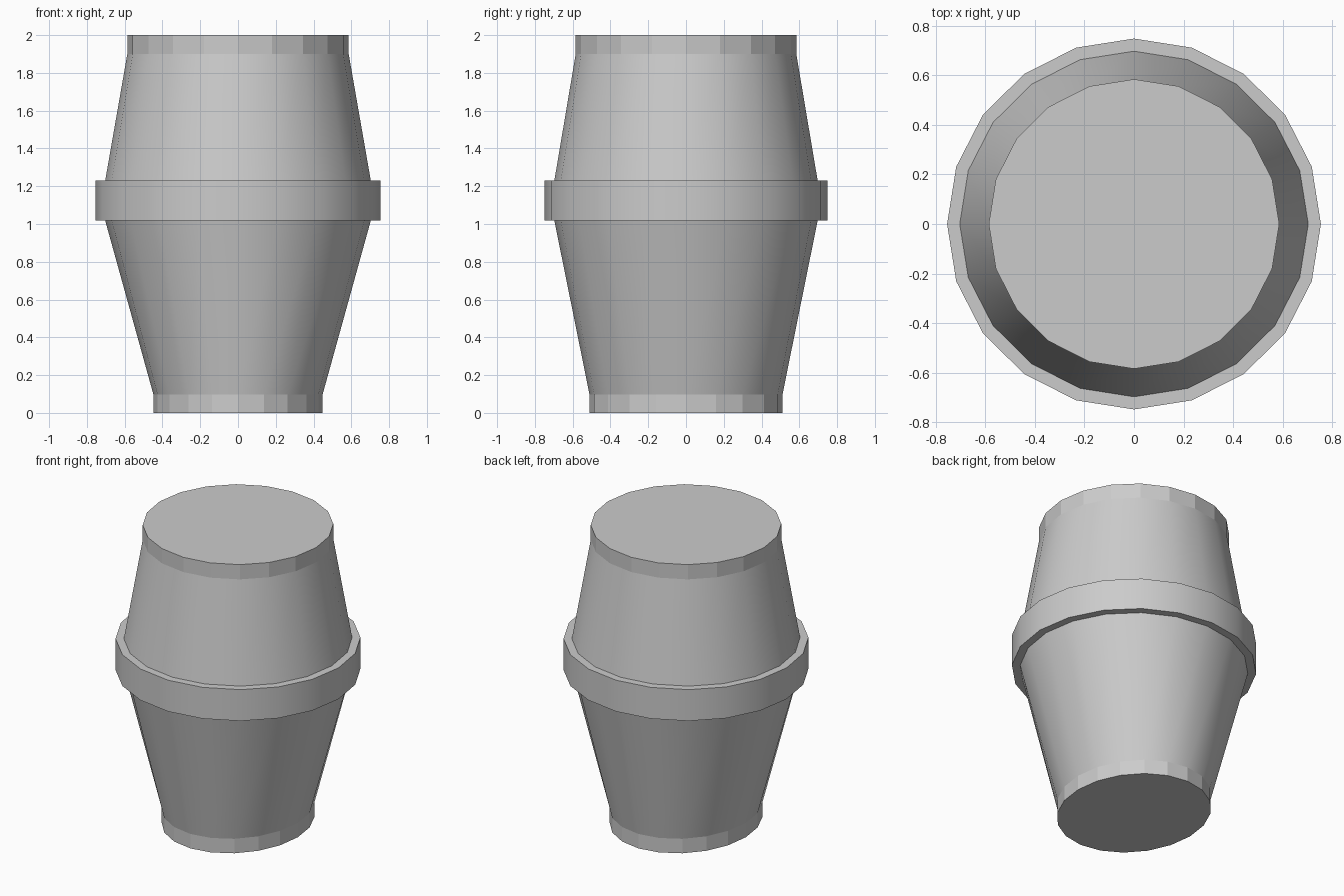
import bpy, bmesh
from math import cos, sin, tau, radians

if "Cube" in bpy.data.objects:
    bpy.data.objects.remove(bpy.data.objects["Cube"])

SIDES = 20


def loft(name, rings, smooth=True, cap_low=False, cap_high=False):
    """Skin a stack of elliptical rings given as (x radius, y radius, z)."""
    bm = bmesh.new()
    loops = [[bm.verts.new((rx * cos(tau * i / SIDES), ry * sin(tau * i / SIDES), z))
              for i in range(SIDES)] for rx, ry, z in rings]
    for low, high in zip(loops, loops[1:]):
        for i in range(SIDES):
            j = (i + 1) % SIDES
            bm.faces.new((low[i], low[j], high[j], high[i]))
    if cap_low:
        bm.faces.new(loops[0][::-1])
    if cap_high:
        bm.faces.new(loops[-1])
    mesh = bpy.data.meshes.new(name)
    bm.to_mesh(mesh)
    bm.free()
    obj = bpy.data.objects.new(name, mesh)
    bpy.context.collection.objects.link(obj)
    if smooth:
        bpy.ops.object.select_all(action='DESELECT')
        obj.select_set(True)
        bpy.context.view_layer.objects.active = obj
        bpy.ops.object.shade_smooth_by_angle(angle=radians(30))
    return obj


# Ring outlines shared by neighbouring parts
foot = (0.448, 0.511, 0.098)
waist_low = (0.703, 0.697, 1.018)
waist_high = (0.703, 0.697, 1.23)
neck = (0.586, 0.584, 1.9)

# Faceted bottom rim, slightly narrower in x
loft("bottom_rim", [(*foot[:2], 0), foot], smooth=False, cap_low=True)

# Smooth tapered walls
loft("lower_wall", [foot, waist_low])
loft("upper_wall", [waist_high, neck])

# Raised band around the middle, with flat ledges
loft("middle_band", [waist_low, (0.754, 0.748, 1.018), (0.754, 0.748, 1.23), waist_high])

# Faceted top rim with closed lid
loft("top_rim", [neck, (*neck[:2], 2)], smooth=False, cap_high=True)
